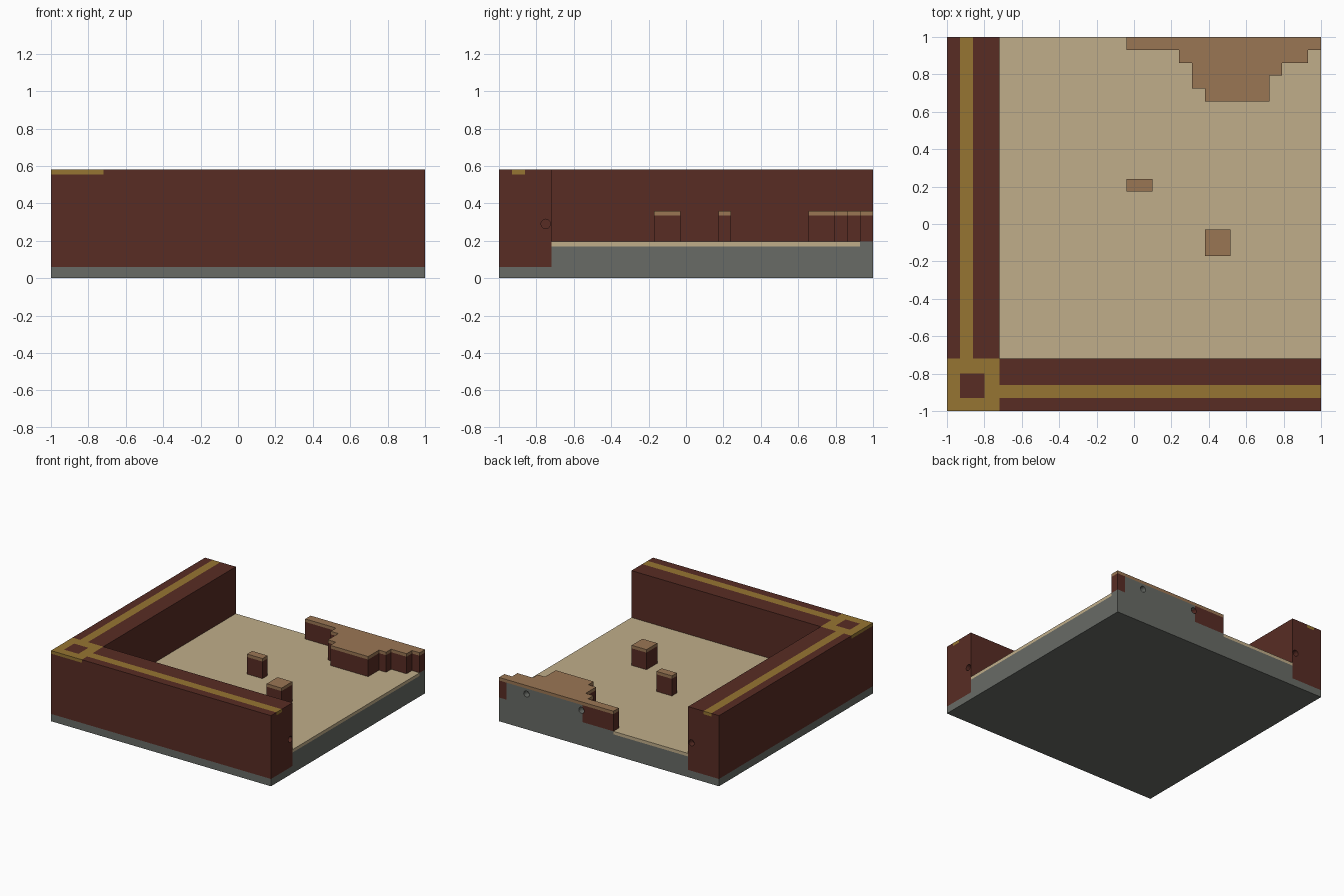
import bpy, bmesh, math
from mathutils import Matrix

if "Cube" in bpy.data.objects:
    bpy.data.objects.remove(bpy.data.objects["Cube"])


def material(name, rgb):
    m = bpy.data.materials.new(name)
    lin = [((c / 255 + 0.055) / 1.055) ** 2.4 for c in rgb]
    m.diffuse_color = (*lin, 1)
    m.use_nodes = True
    m.node_tree.nodes["Principled BSDF"].inputs["Base Color"].default_value = m.diffuse_color
    return m


BROWN = material("dark brown", (88, 44, 36))
GOLD = material("gold", (150, 117, 50))
TAN = material("tan floor", (192, 174, 138))
CLAY = material("clay brown", (154, 118, 84))
GRAY = material("gray", (104, 107, 102))


def finish(name, bm, *mats):
    bmesh.ops.recalc_face_normals(bm, faces=bm.faces)
    mesh = bpy.data.meshes.new(name)
    bm.to_mesh(mesh)
    bm.free()
    ob = bpy.data.objects.new(name, mesh)
    for m in mats:
        mesh.materials.append(m)
    bpy.context.collection.objects.link(ob)
    return ob


def prism_mesh(points, z0, z1):
    bm = bmesh.new()
    face = bm.faces.new([bm.verts.new((x, y, z0)) for x, y in points])
    top = bmesh.ops.extrude_face_region(bm, geom=[face])["geom"]
    for v in top:
        if isinstance(v, bmesh.types.BMVert):
            v.co.z = z1
    return bm


def prism(name, points, z0, z1, mat):
    return finish(name, prism_mesh(points, z0, z1), mat)


def rect(x0, x1, y0, y1):
    return [(x0, y0), (x1, y0), (x1, y1), (x0, y1)]


# Heights and wall thickness
BASE, FLOOR0, FLOOR1, CAP0, CAP1, WALL = 0.06, 0.17, 0.195, 0.335, 0.36, 0.58
IN = -0.72          # inner edge of both walls
INLAY = 0.555       # bottom of the gold inlay

# Stepped front edge of the ruined ledge, left to right
steps = [(-0.04, 0.93), (0.24, 0.93), (0.24, 0.86), (0.31, 0.86), (0.31, 0.725),
         (0.38, 0.725), (0.38, 0.655), (0.725, 0.655), (0.725, 0.795),
         (0.79, 0.795), (0.79, 0.86), (0.93, 0.86), (0.93, 0.93), (1, 0.93)]
ledge = steps + [(1, 1), (-0.04, 1)]

# Gray foundation and the plinth below the ledge
prism("base", rect(-1, 1, -1, 1), 0, BASE, GRAY)
prism("foundation", rect(IN, 1, IN, 1), BASE, FLOOR0, GRAY)
prism("ledge_plinth", ledge, FLOOR0, FLOOR1, GRAY)

# Floor with a notch for the ledge
prism("floor", [(IN, IN), (1, IN)] + steps[::-1] + [(-0.04, 1), (IN, 1)],
      FLOOR0, FLOOR1, TAN)

# Ledge: stepped front, end tabs, gray core and cap
prism("ledge_front", steps[1:-1], FLOOR1, CAP0, BROWN)
left_tab = prism("ledge_left_tab", rect(-0.04, 0.24, 0.93, 1), FLOOR1, CAP0, BROWN)
prism("ledge_right_tab", rect(0.93, 1, 0.93, 1), FLOOR1, CAP0, BROWN)
core = prism("ledge_core", rect(0.24, 0.93, 0.93, 1), FLOOR1, CAP0, GRAY)
prism("ledge_cap", ledge, CAP0, CAP1, CLAY)

# Two free-standing stumps
for i, r in enumerate([rect(-0.04, 0.10, 0.175, 0.24), rect(0.38, 0.515, -0.17, -0.03)]):
    prism(f"stump_{i + 1}", r, FLOOR1, CAP0, BROWN)
    prism(f"stump_cap_{i + 1}", r, CAP0, CAP1, CLAY)

# L-shaped wall, cut along the inlay lines
bm = prism_mesh([(-1, -1), (1, -1), (1, IN), (IN, IN), (IN, 1), (-1, 1)], BASE, WALL)
cuts = [((0, 0, INLAY), (0, 0, 1))]
for c in (-0.93, -0.86, -0.80, IN):
    cuts += [((c, 0, 0), (1, 0, 0)), ((0, c, 0), (0, 1, 0))]
for co, no in cuts:
    bmesh.ops.bisect_plane(bm, geom=bm.verts[:] + bm.edges[:] + bm.faces[:],
                           plane_co=co, plane_no=no)


def is_gold(p):
    if p.z < INLAY + 0.001:
        return False
    if p.x < IN and p.y < IN:      # corner frame around a brown square
        return not (-0.93 < p.x < -0.80 and -0.93 < p.y < -0.80)
    across = p.y if p.x > IN else p.x
    return -0.93 < across < -0.86


for f in bm.faces:
    f.material_index = int(is_gold(f.calc_center_median()))
walls = finish("walls", bm, BROWN, GOLD)

# Round connector sockets in the right and back ends
bm = bmesh.new()
for x, y, axis in [(1, -0.75, "Y"), (-0.75, 1, "X"), (0.25, 1, "X"), (0.75, 1, "X")]:
    bmesh.ops.create_cone(bm, cap_ends=True, segments=20, radius1=0.025, radius2=0.025,
                          depth=0.1, matrix=Matrix.Translation((x, y, 0.29))
                          @ Matrix.Rotation(math.pi / 2, 4, axis))
cutter = finish("socket_cutter", bm)
cutter.hide_render = True
cutter.hide_viewport = True
cutter.display_type = 'WIRE'
for ob in (walls, left_tab, core):
    mod = ob.modifiers.new("sockets", 'BOOLEAN')
    mod.operation = 'DIFFERENCE'
    mod.solver = 'EXACT'
    mod.object = cutter
